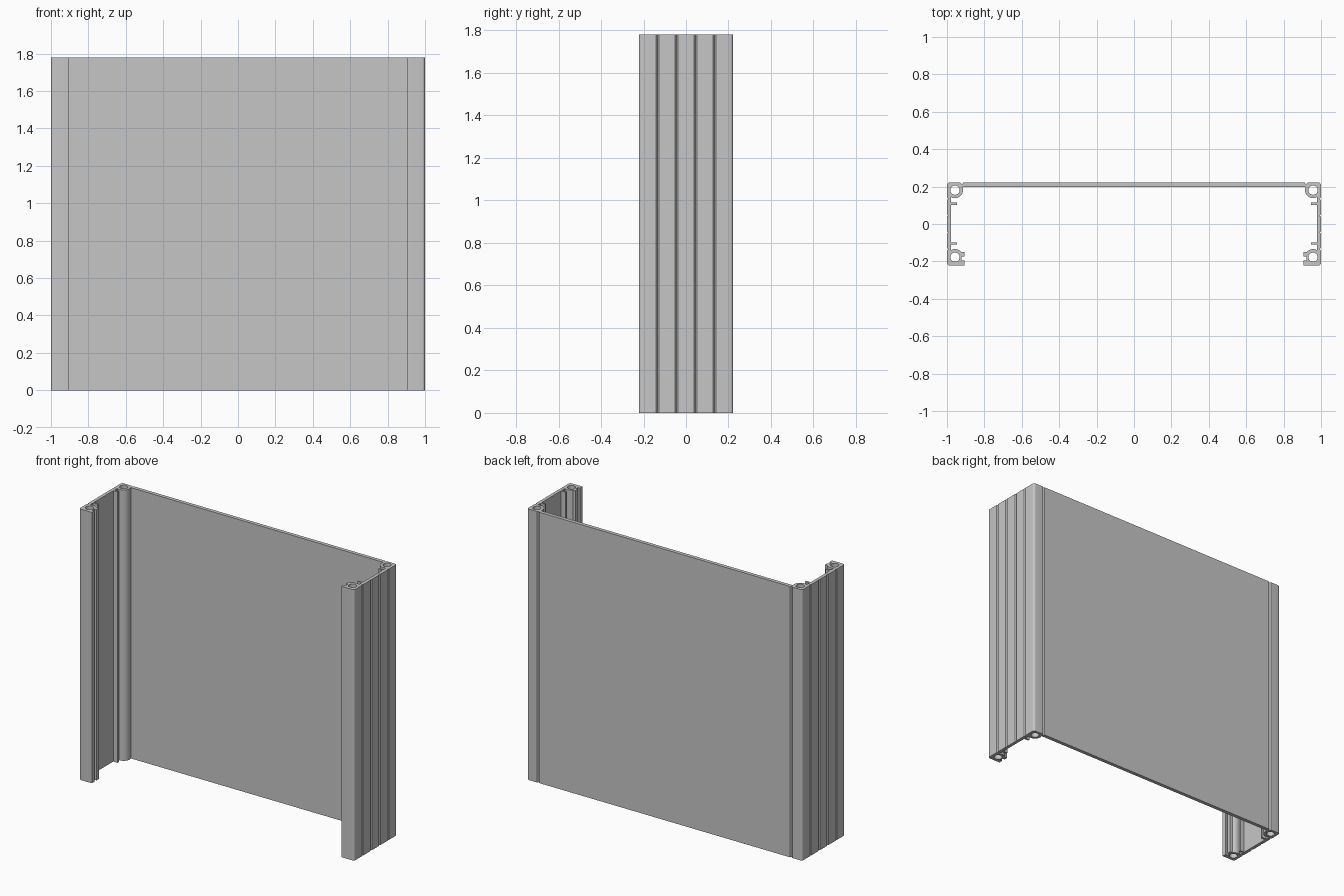
import bpy, bmesh, math

if "Cube" in bpy.data.objects:
    bpy.data.objects.remove(bpy.data.objects["Cube"])

HEIGHT = 1.78
D = 0.222            # half depth
W = 1.0              # half width
WALL = 0.978         # inner face of the side walls


def arc(cx, cy, r, start, end, n):
    return [(cx + r * math.cos(math.radians(start + (end - start) * i / n)),
             cy + r * math.sin(math.radians(start + (end - start) * i / n)))
            for i in range(n + 1)]


def rib(y):
    return [(WALL, y - 0.006), (0.946, y - 0.006), (0.946, y + 0.006), (WALL, y + 0.006)]


# Right half of the cross-section, from the back panel round to its inner face
half = [(0.912, D), (0.92, D - 0.01), (0.928, D)]                 # back groove
half += arc(W - 0.015, D - 0.015, 0.015, 90, 0, 5)                # back corner
for y in (0.135, 0.045, -0.045, -0.135):                          # side grooves
    half += [(W, y + 0.007), (W - 0.008, y), (W, y - 0.007)]
half += arc(W - 0.015, 0.015 - D, 0.015, 0, -90, 5)               # front corner
half += [(0.907, -D), (0.907, -0.196), (0.922, -0.196),           # front lips and slot
         (0.922, -0.173), (0.907, -0.173), (0.907, -0.149)]
half += arc(0.957, -0.177, 0.043, 139, 61, 8)                     # front screw boss
half += rib(-0.104) + rib(0.108)                                  # card guide ribs
half += arc(0.957, 0.181, 0.043, -61, -203, 14)                   # back screw boss
half += [(0.9, 0.198)]

outline = half + [(-x, y) for x, y in reversed(half)]
holes = [arc(sx * 0.957, y, 0.025, 0, 345, 23) for sx in (1, -1) for y in (0.181, -0.177)]

# Extrude the filled cross-section
curve = bpy.data.curves.new("enclosure_profile", 'CURVE')
curve.dimensions = '2D'
curve.fill_mode = 'BOTH'
curve.extrude = HEIGHT / 2
for loop in [outline] + holes:
    spline = curve.splines.new('POLY')
    spline.points.add(len(loop) - 1)
    for p, (x, y) in zip(spline.points, loop):
        p.co = (x, y, 0, 1)
    spline.use_cyclic_u = True

body = bpy.data.objects.new("enclosure_shell", curve)
bpy.context.collection.objects.link(body)
bpy.context.view_layer.objects.active = body
body.select_set(True)
bpy.ops.object.convert(target='MESH')
body = bpy.context.object

# Weld the caps to the walls and stand it on the ground
bm = bmesh.new()
bm.from_mesh(body.data)
bmesh.ops.remove_doubles(bm, verts=bm.verts, dist=0.0005)
bmesh.ops.translate(bm, verts=bm.verts, vec=(0, 0, HEIGHT / 2))
bmesh.ops.recalc_face_normals(bm, faces=bm.faces)
bm.to_mesh(body.data)
bm.free()

metal = bpy.data.materials.new("light grey aluminium")
metal.diffuse_color = (0.565, 0.565, 0.565, 1)
metal.use_nodes = True
metal.node_tree.nodes["Principled BSDF"].inputs["Base Color"].default_value = metal.diffuse_color
body.data.materials.clear()
body.data.materials.append(metal)
bpy.ops.object.shade_smooth_by_angle(angle=math.radians(30))
